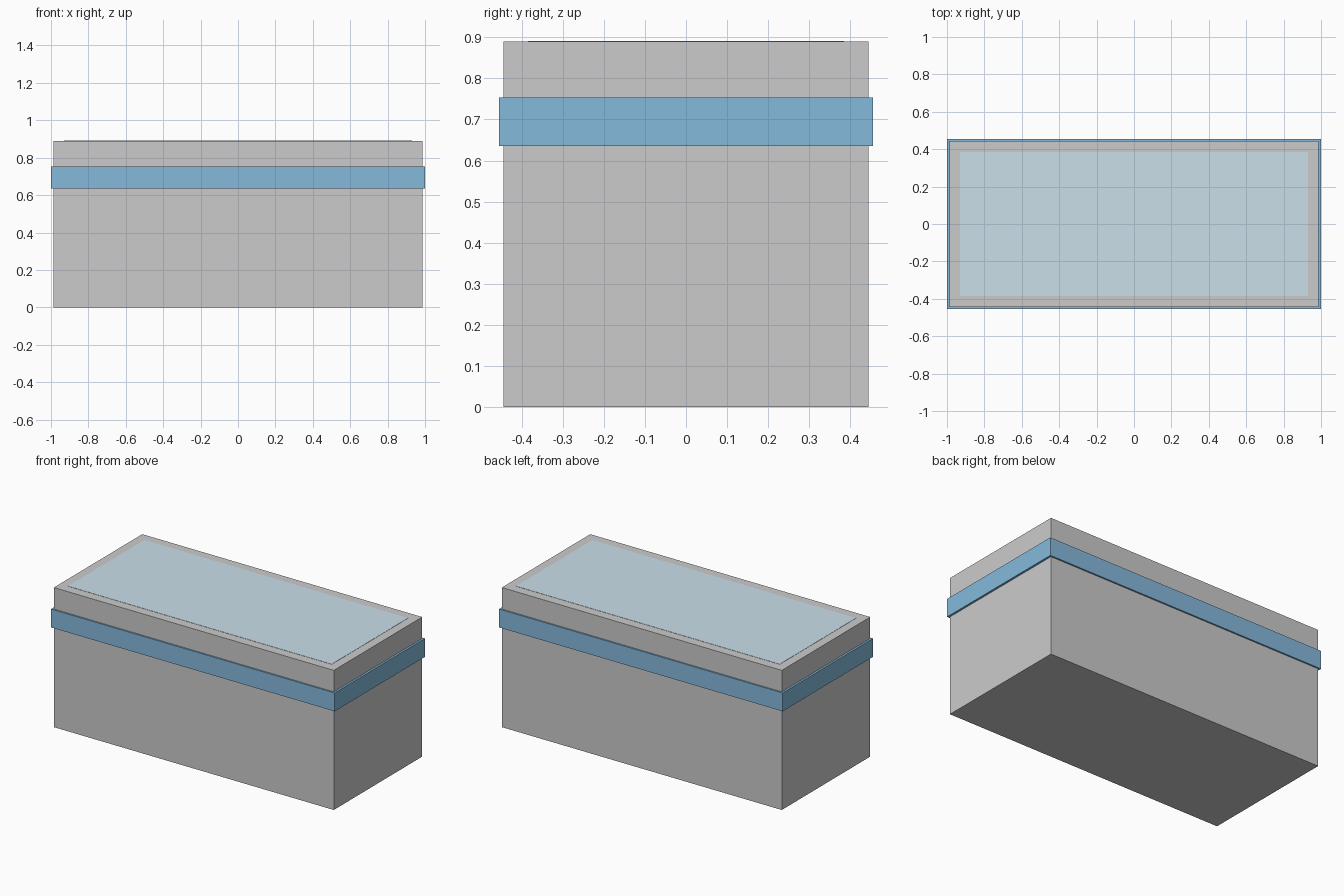
import bpy
import bmesh

if "Cube" in bpy.data.objects:
    bpy.data.objects.remove(bpy.data.objects["Cube"])


def box(name, width, depth, z0, z1, color=None):
    """Axis-aligned box centred on x = y = 0, from z0 to z1."""
    bm = bmesh.new()
    bmesh.ops.create_cube(bm, size=1)
    bmesh.ops.scale(bm, vec=(width, depth, z1 - z0), verts=bm.verts)
    bmesh.ops.translate(bm, vec=(0, 0, (z0 + z1) / 2), verts=bm.verts)
    mesh = bpy.data.meshes.new(name)
    bm.to_mesh(mesh)
    bm.free()
    obj = bpy.data.objects.new(name, mesh)
    bpy.context.collection.objects.link(obj)
    if color:
        mat = bpy.data.materials.new(name + "_color")
        mat.diffuse_color = color
        mat.use_nodes = True
        mat.node_tree.nodes["Principled BSDF"].inputs["Base Color"].default_value = mat.diffuse_color
        mesh.materials.append(mat)
    return obj


# Main tank body
box("tank_body", 1.974, 0.89, 0, 0.89)

# Blue band wrapped around the upper part
box("blue_band", 2.0, 0.91, 0.636, 0.753, (0.235, 0.49, 0.72, 1))

# Water surface, almost flush with the rim
box("water_surface", 1.86, 0.77, 0.88, 0.8915, (0.59, 0.74, 0.82, 1))
